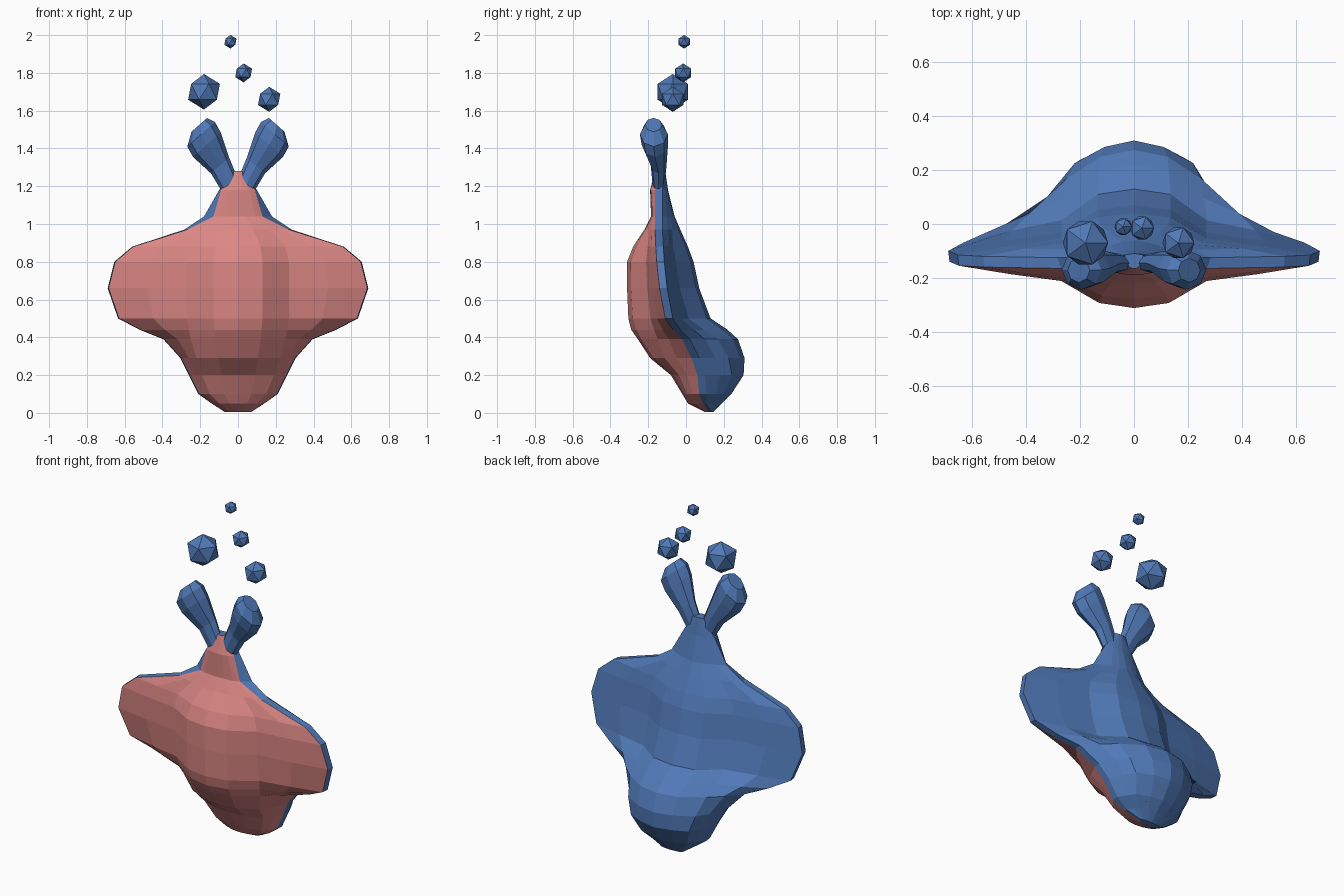
import bpy, bmesh, math
from mathutils import Vector

if "Cube" in bpy.data.objects:
    bpy.data.objects.remove(bpy.data.objects["Cube"])


def material(name, col):
    m = bpy.data.materials.new(name)
    m.diffuse_color = (*col, 1)
    m.use_nodes = True
    m.node_tree.nodes["Principled BSDF"].inputs["Base Color"].default_value = m.diffuse_color
    return m


BLUE = material("blue skin", (0.08, 0.19, 0.47))
RED = material("coral belly", (0.72, 0.245, 0.235))


def finish(bm, name, mats):
    bmesh.ops.recalc_face_normals(bm, faces=bm.faces)
    me = bpy.data.meshes.new(name)
    bm.to_mesh(me)
    bm.free()
    for m in mats:
        me.materials.append(m)
    ob = bpy.data.objects.new(name, me)
    bpy.context.collection.objects.link(ob)
    return ob


def loft(name, rings, mats, rule=lambda i: 0):
    """Skin closed rings; rule gives the material of each strip."""
    bm = bmesh.new()
    rows = [[bm.verts.new(p) for p in r] for r in rings]
    n = len(rows[0])
    for a, b in zip(rows, rows[1:]):
        for i in range(n):
            j = (i + 1) % n
            bm.faces.new((a[i], a[j], b[j], b[i])).material_index = rule(i)
    bm.faces.new(rows[0])
    bm.faces.new(rows[-1])
    return finish(bm, name, mats)


def section(z, w, wf, c, yf, yr, yb, kf, kb):
    """Body ring: coral front, thin blue rim, blue back, mirrored in x."""
    yr2 = yr + 0.04 if z > 0.05 else yr + 0.015
    front = [(0, 1), (c * .48, .88 if kf < .5 else .93), (c, kf), ((c + wf) / 2, kf * .55), (wf, 0)]
    back = [(w, 0), ((c + w) / 2, kb * .55), (c, kb), (c * .5, .9), (0, 1)]
    half = [(x, yr + k * (yf - yr), z) for x, k in front]
    half += [(x, yr2 + k * (yb - yr2), z) for x, k in back]
    return half + [(-x, y, zz) for x, y, zz in half[-2:0:-1]]


# Body: z, half width, front half width, core, front y, rim y, back y, front and back fullness
BODY = [
    (0.005, .07, .06, .045, .10, .12, .145, .7, .7),
    (0.05, .14, .14, .10, .01, .09, .19, .7, .7),
    (0.10, .21, .205, .15, -.02, .07, .24, .7, .7),
    (0.20, .26, .255, .19, -.08, .06, .305, .7, .7),
    (0.29, .305, .30, .22, -.19, .03, .31, .65, .65),
    (0.39, .395, .39, .25, -.255, -.02, .275, .55, .58),
    (0.44, .52, .515, .26, -.29, -.07, .22, .45, .5),
    (0.50, .635, .63, .27, -.305, -.11, .13, .4, .42),
    (0.66, .69, .685, .27, -.312, -.14, .07, .38, .4),
    (0.80, .655, .65, .27, -.312, -.155, .04, .36, .4),
    (0.88, .56, .555, .25, -.28, -.16, .01, .36, .4),
    (0.97, .285, .27, .17, -.22, -.165, -.03, .5, .55),
    (1.04, .18, .13, .09, -.185, -.165, -.06, .7, .7),
    (1.18, .10, .09, .06, -.19, -.165, -.095, .7, .7),
    (1.28, .035, .02, .015, -.165, -.155, -.11, .7, .7),
]
loft("body", [section(*r) for r in BODY], [BLUE, RED],
     lambda i: 1 if i < 4 or i >= 14 else 0)

# Two horns: x, y, z, radius across, radius in depth
HORN = [
    (.045, -.145, 1.21, .055, .032),
    (.095, -.145, 1.31, .064, .042),
    (.165, -.165, 1.42, .098, .070),
    (.195, -.170, 1.475, .098, .074),
    (.205, -.172, 1.525, .055, .045),
]
axis = Vector((.66, 0, .75))
across = Vector((.75, 0, -.66))
for side, label in ((1, "right"), (-1, "left")):
    rings = []
    for x, y, z, rx, ry in HORN:
        ring = []
        for k in range(8):
            t = math.tau * k / 8
            p = Vector((x, y, z)) + across * (rx * math.cos(t)) + Vector((0, ry * math.sin(t), 0))
            ring.append((p.x * side, p.y, p.z))
        rings.append(ring)
    loft(label + "_horn", rings, [BLUE])

# Floating bubbles and tiny tail beads
BUBBLES = [(-.18, -.07, 1.70, .094), (.165, -.07, 1.66, .066),
           (.03, -.015, 1.80, .05), (-.04, -.01, 1.965, .036),
           (.08, .195, .085, .012), (-.08, .195, .085, .012)]
for i, (x, y, z, r) in enumerate(BUBBLES):
    bm = bmesh.new()
    bmesh.ops.create_icosphere(bm, subdivisions=1, radius=r)
    ob = finish(bm, "bubble" if i < 4 else "tail_bead", [BLUE])
    ob.location = (x, y, z)
